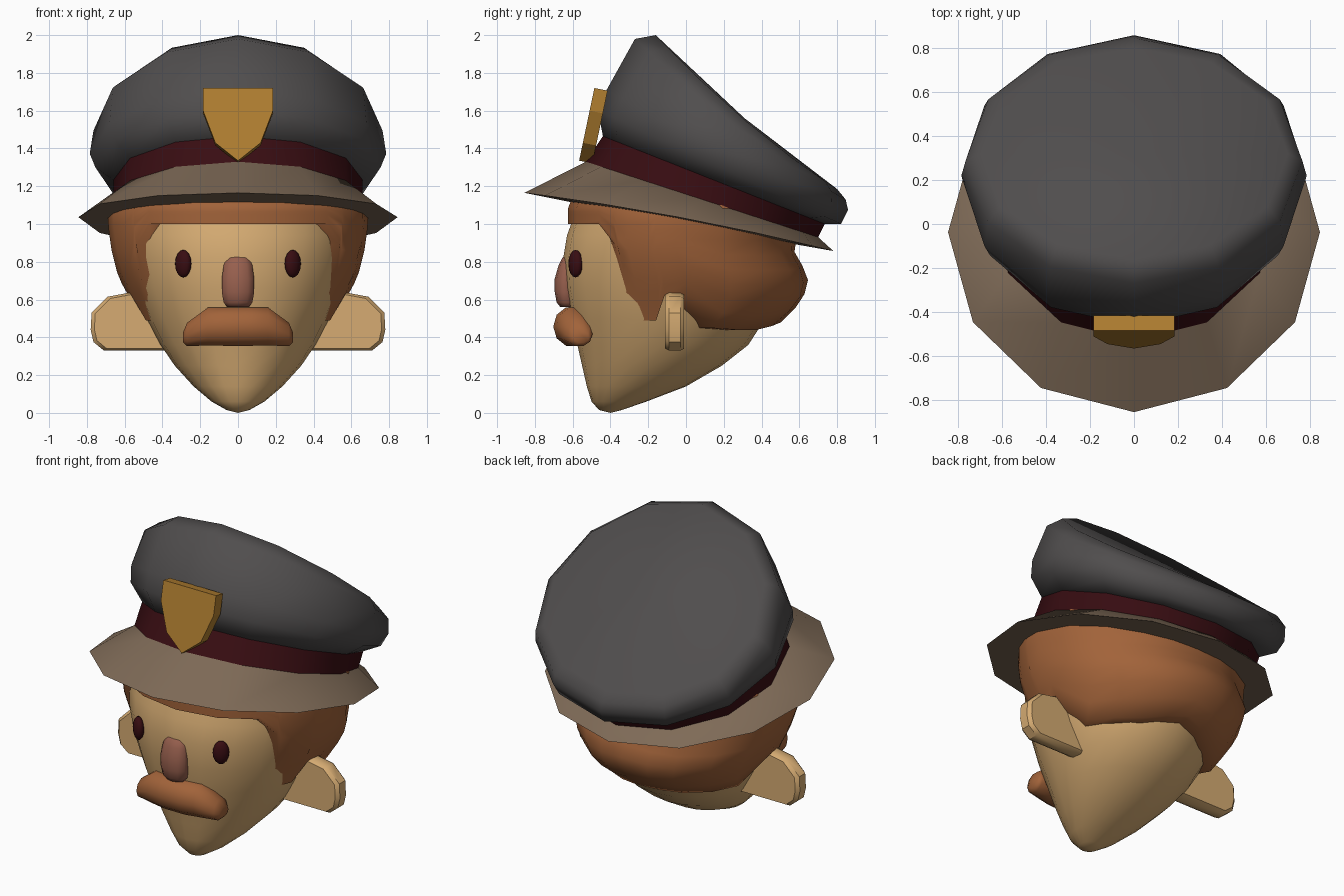
import bpy, bmesh, math
from mathutils import Vector

cube = bpy.data.objects.get("Cube")
if cube:
    bpy.data.objects.remove(cube, do_unlink=True)


def material(name, rgb):
    m = bpy.data.materials.new(name)
    m.use_nodes = True
    m.diffuse_color = (*rgb, 1)
    m.node_tree.nodes["Principled BSDF"].inputs["Base Color"].default_value = (*rgb, 1)
    return m


SKIN = material("skin tan", (0.67, 0.41, 0.17))
HAIR = material("hair brown", (0.36, 0.125, 0.042))
NOSE = material("nose pink brown", (0.31, 0.115, 0.075))
DARK = material("dark maroon", (0.04, 0.004, 0.006))
CLOTH = material("cap charcoal", (0.08, 0.075, 0.075))
BRIM = material("brim taupe", (0.21, 0.145, 0.095))
GOLD = material("badge gold", (0.44, 0.21, 0.03))


def finish(name, bm, mat, angle=45):
    bmesh.ops.recalc_face_normals(bm, faces=bm.faces)
    mesh = bpy.data.meshes.new(name)
    bm.to_mesh(mesh)
    bm.free()
    mesh.materials.append(mat)
    ob = bpy.data.objects.new(name, mesh)
    bpy.context.collection.objects.link(ob)
    bpy.ops.object.select_all(action='DESELECT')
    ob.select_set(True)
    bpy.context.view_layer.objects.active = ob
    if angle:
        bpy.ops.object.shade_smooth_by_angle(angle=math.radians(angle))
    return ob


def loft(name, rings, mat, angle=45, start=None, end=None, caps=True):
    """Skin closed rings; each end is a flat cap or a fan to a given point."""
    bm = bmesh.new()
    loops = [[bm.verts.new(p) for p in ring] for ring in rings]
    n = len(loops[0])
    for a, b in zip(loops, loops[1:]):
        for i in range(n):
            j = (i + 1) % n
            bm.faces.new((a[i], a[j], b[j], b[i]))
    for loop, tip in ((loops[0], start), (loops[-1], end)):
        if tip:
            v = bm.verts.new(tip)
            for i in range(n):
                bm.faces.new((loop[i], loop[(i + 1) % n], v))
        elif caps:
            bm.faces.new(loop)
    return finish(name, bm, mat, angle)


def hoop(front, back, w, n=12, sag=0.0):
    """Tilted ellipse through a front and a back (y, z) point, half width w."""
    ring = []
    for i in range(n):
        a = math.tau * i / n
        t = (1 - math.cos(a)) / 2
        y = front[0] + (back[0] - front[0]) * t
        z = front[1] + (back[1] - front[1]) * t - sag * math.sin(a) ** 2
        ring.append(Vector((w * math.sin(a), y, z)))
    return ring


def at_height(table, z):
    """Interpolate (z, half width, front y, back y) rows."""
    for a, b in zip(table, table[1:]):
        if z <= b[0]:
            t = max(0, (z - a[0]) / (b[0] - a[0]))
            return [p + (q - p) * t for p, q in zip(a, b)][1:]
    return table[-1][1:]


def on_table(table, z, angle, scale=1.0):
    w, f, b = at_height(table, z)
    return Vector((w * scale * math.sin(angle),
                   (f + b) / 2 - (b - f) / 2 * scale * math.cos(angle), z))


# Head: stacked ovals tapering to the chin
head = [(0.015, 0.06, -0.46, -0.34), (0.06, 0.14, -0.50, -0.21), (0.14, 0.235, -0.525, 0.0),
        (0.25, 0.335, -0.55, 0.19), (0.36, 0.41, -0.575, 0.33), (0.5, 0.485, -0.61, 0.42),
        (0.66, 0.545, -0.64, 0.46), (0.82, 0.585, -0.65, 0.5), (0.94, 0.605, -0.63, 0.52),
        (1.05, 0.61, -0.59, 0.52)]
loft("head", [hoop((f, z), (b, z), w, 20) for z, w, f, b in head], SKIN,
     start=(0, -0.40, 0))

# Hair: shell whose lower edge follows a hairline given by angle from the front
hair = [(0.44, 0.485, -0.52, 0.44), (0.49, 0.51, -0.53, 0.52), (0.6, 0.57, -0.56, 0.62),
        (0.72, 0.635, -0.59, 0.65), (0.86, 0.67, -0.61, 0.57), (1.0, 0.69, -0.625, 0.6),
        (1.08, 0.69, -0.625, 0.6), (1.15, 0.64, -0.6, 0.55)]
hairline = [(0, 1.0), (22, 1.0), (43, 1.0), (53, 0.89), (55, 0.64), (61, 0.49), (73, 0.49),
            (76, 0.62), (87, 0.63), (110, 0.45), (130, 0.44), (150, 0.44), (165, 0.46), (180, 0.48)]
columns = hairline + [(360 - a, z) for a, z in hairline[-2:0:-1]]
rows = 9
shell = [[on_table(head, z, math.radians(a), 0.97) for a, z in columns]]
for r in range(rows + 1):
    shell.append([on_table(hair, z + (1.15 - z) * r / rows, math.radians(a)) for a, z in columns])
top = loft("hair", shell, HAIR, angle=50, caps=False)

# Cap: brim, band and slanted crown
band_low = hoop((-0.53, 1.33), (0.70, 0.93), 0.66)
band_high = hoop((-0.44, 1.465), (0.735, 1.0), 0.66)
brim_edge = hoop((-0.855, 1.165), (0.78, 0.857), 0.845, sag=-0.025)
loft("cap_brim", [brim_edge, band_low], BRIM, angle=40, start=(0, -0.03, 1.0))
loft("cap_band", [band_low, band_high], DARK)
loft("cap_crown", [band_high,
                   hoop((-0.465, 1.6), (0.82, 1.0), 0.755),
                   hoop((-0.42, 1.71), (0.858, 1.075), 0.785, sag=0.02),
                   hoop((-0.27, 1.98), (0.845, 1.13), 0.765, sag=0.06),
                   hoop((-0.16, 2.0), (0.80, 1.185), 0.70, sag=0.05)],
     CLOTH, angle=60, end=(0, 0.31, 1.56))

# Badge: leaning shield plate
half = [(0.185, 1.72), (0.185, 1.6), (0.12, 1.43)]
shield = half + [(0, 1.335)] + [(-x, z) for x, z in half[::-1]]
loft("cap_badge", [[Vector((x, -0.485 - (1.72 - z) * 0.21 + d, z - d * 0.2)) for x, z in shield]
                   for d in (0, 0.07)], GOLD, angle=0)

# Nose: rounded upright capsule
loft("nose", [hoop((f, z), (-0.58, z), w, 10) for z, w, f in
              [(0.56, 0.06, -0.665), (0.585, 0.08, -0.685), (0.64, 0.09, -0.695),
               (0.71, 0.09, -0.695), (0.78, 0.08, -0.675), (0.82, 0.065, -0.655),
               (0.832, 0.04, -0.64)]], NOSE, angle=60)

# Moustache: tapered bar bent back at its ends
bar = [(0.29, -0.555, 0.40, 0.045, 0.03), (0.27, -0.565, 0.415, 0.07, 0.065),
       (0.16, -0.59, 0.457, 0.095, 0.105), (0.07, -0.605, 0.457, 0.098, 0.107)]
bar += [(-x, *rest) for x, *rest in bar[::-1]]
loft("moustache", [[Vector((x, y + ry * math.cos(math.tau * i / 10),
                            max(0.35, z + rz * math.sin(math.tau * i / 10))))
                    for i in range(10)] for x, y, z, ry, rz in bar], HAIR, angle=60)

# Ears and eyes, mirrored
ear = [(0.3, 0.33), (0.71, 0.33), (0.765, 0.375), (0.78, 0.44), (0.775, 0.53),
       (0.69, 0.615), (0.53, 0.645), (0.3, 0.56)]
for side, s in (("left", 1), ("right", -1)):
    mid = Vector((0.5, 0, 0.48))
    rings = []
    for y, k in ((-0.11, 0.93), (-0.09, 1), (-0.03, 1), (-0.01, 0.93)):
        pts = [mid + (Vector((x, 0, z)) - mid) * k for x, z in ear]
        rings.append([Vector((p.x * s, y, p.z)) for p in pts])
    loft(side + "_ear", rings, SKIN, angle=35)

    bm = bmesh.new()
    bmesh.ops.create_uvsphere(bm, u_segments=12, v_segments=8, radius=1)
    for v in bm.verts:
        v.co = Vector((v.co.x * 0.043 + s * 0.29, v.co.y * 0.035 - 0.585 + v.co.x * s * 0.015,
                       v.co.z * 0.073 + 0.79))
    finish(side + "_eye", bm, DARK, 60)
